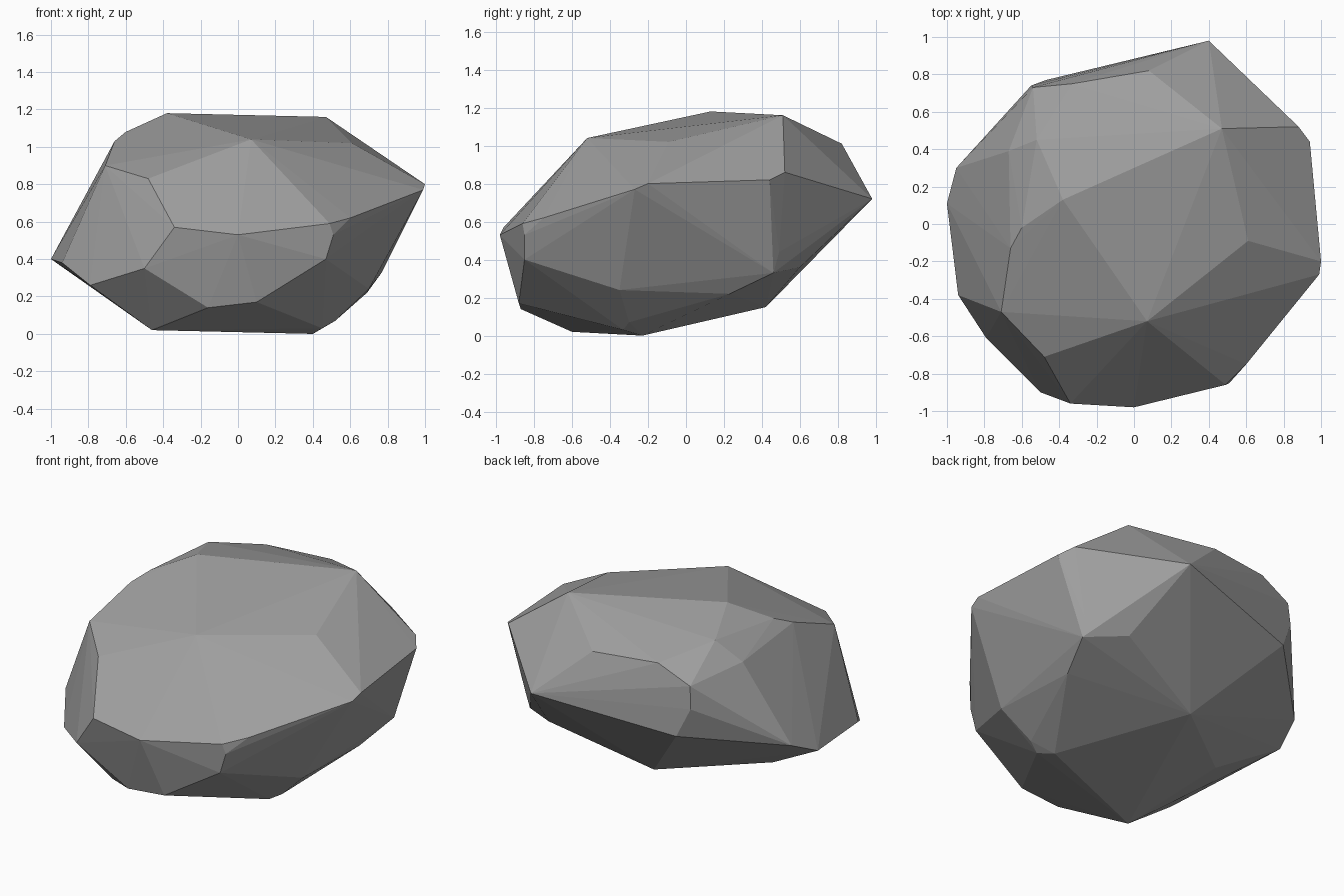
import bpy
import bmesh
from mathutils import Vector

# Remove the default cube only
default_cube = bpy.data.objects.get("Cube")
if default_cube:
    bpy.data.objects.remove(default_cube, do_unlink=True)


def make_material(name, rgb):
    """One plain matte colour for the viewport and for renders."""
    material = bpy.data.materials.new(name)
    material.use_nodes = True
    material.diffuse_color = (*rgb, 1)
    shader = material.node_tree.nodes["Principled BSDF"]
    shader.inputs["Base Color"].default_value = (*rgb, 1)
    shader.inputs["Roughness"].default_value = 1
    return material


# Corners of the chipped facets, in hundredths of a unit, grouped by zone
# Flat crown
crown = [
    (-38, 13, 118), (47, 51, 116), (61, -9, 102), (7, -52, 104),
    (-60, -2, 108), (-66, -13, 103), (-52, 45, 110), (-67, 39, 98),
    (8, 82, 101), (-33, 75, 102), (-54, 73, 92),
]
# Shoulder where the crown breaks into the sides
shoulder = [
    (40, 98, 72), (88, 52, 86), (94, 44, 82), (100, -20, 80),
    (99, -27, 77), (60, -75, 62), (49, -86, 59), (-48, -71, 83),
    (-71, -47, 90), (-55, 74, 78), (-47, 77, 60),
]
# Widest band
belly = [
    (0, -98, 53), (-34, -96, 57), (51, -85, 53), (47, -85, 40),
    (-50, -90, 35), (-79, -61, 26), (-94, -38, 38), (-100, 11, 40),
    (-95, 30, 49), (78, 49, 44), (77, 46, 33), (54, 60, 36),
]
# Undercut and the small resting area
underside = [
    (70, -35, 24), (69, 23, 22), (10, -88, 17), (-16, -87, 14),
    (-7, 42, 15), (-61, 0, 18), (-46, -60, 2), (40, -23, 0),
    (45, -33, 3), (52, -30, 7),
]


def build_faceted_stone(name, zones, material):
    """Wrap a tight flat-sided skin around all the facet corners."""
    bm = bmesh.new()
    for zone in zones:
        for corner in zone:
            bm.verts.new(Vector(corner) / 100)
    hull = bmesh.ops.convex_hull(bm, input=bm.verts)

    # Drop any corner that ended up inside the skin
    inside = [v for v in bm.verts if not v.link_faces]
    bmesh.ops.delete(bm, geom=inside, context="VERTS")
    bmesh.ops.recalc_face_normals(bm, faces=bm.faces)

    mesh = bpy.data.meshes.new(name)
    bm.to_mesh(mesh)
    bm.free()
    mesh.materials.append(material)
    for face in mesh.polygons:
        face.use_smooth = False
    stone = bpy.data.objects.new(name, mesh)
    bpy.context.collection.objects.link(stone)
    return stone


stone_grey = make_material("stone grey", (0.35, 0.35, 0.35))
build_faceted_stone("boulder", [crown, shoulder, belly, underside], stone_grey)
